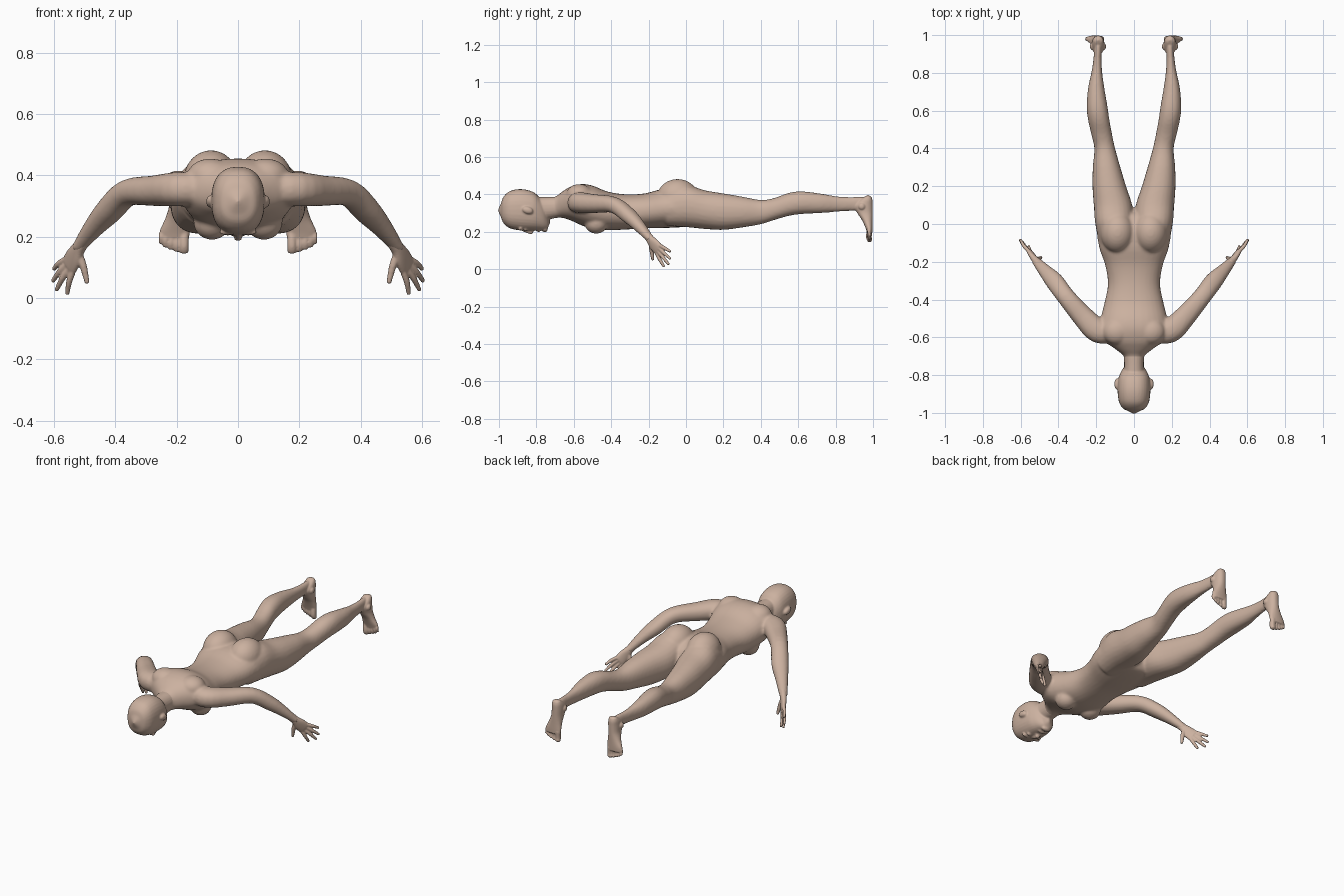
import bpy, bmesh, math
from mathutils import Vector, Matrix

old = bpy.data.objects.get("Cube")
if old:
    bpy.data.objects.remove(old, do_unlink=True)

skin = bpy.data.materials.new("skin")
skin.use_nodes = True
skin.diffuse_color = (0.60, 0.44, 0.35, 1)
skin.node_tree.nodes["Principled BSDF"].inputs["Base Color"].default_value = skin.diffuse_color


def spline(rows, steps=4):
    """Smoothly fill in rows of numbers between the given key rows."""
    out = []
    for i in range(len(rows) - 1):
        a, b, c, d = (rows[max(0, min(len(rows) - 1, i + k))] for k in (-1, 0, 1, 2))
        for s in range(steps):
            t = s / steps
            out.append([q + t / 2 * (r - p + t * (2 * p - 5 * q + 4 * r - e + t * (3 * (q - r) + e - p)))
                        for p, q, r, e in zip(a, b, c, d)])
    return out + [list(rows[-1])]


def tube(bm, rows, mirror=1, side=(1, 0, 0), axis=None, sides=24, power=2.2, tip=0.5):
    """Closed loft through rows of x, y, z, radius along side, radius across."""
    rows = spline(rows)
    centres = [Vector(r[:3]) for r in rows]
    rings = []
    tangents = []
    for i, row in enumerate(rows):
        ahead = centres[min(i + 1, len(rows) - 1)] - centres[max(i - 1, 0)]
        t = Vector(axis) if axis else ahead.normalized()
        u = Vector(side)
        u = (u - t * u.dot(t)).normalized()
        v = t.cross(u)
        tangents.append(t)
        ring = []
        for k in range(sides):
            a = math.tau * k / sides
            c, s = math.cos(a), math.sin(a)
            p = centres[i] + u * math.copysign(abs(c) ** (2 / power), c) * row[3] \
                + v * math.copysign(abs(s) ** (2 / power), s) * row[4]
            ring.append(bm.verts.new((p.x * mirror, p.y, p.z)))
        rings.append(ring)
    for one, two in zip(rings, rings[1:]):
        for k in range(sides):
            n = (k + 1) % sides
            bm.faces.new((one[k], one[n], two[n], two[k]))
    for end, sign in ((0, -1), (-1, 1)):
        p = centres[end] + tangents[end] * sign * tip * min(rows[end][3:])
        top = bm.verts.new((p.x * mirror, p.y, p.z))
        for k in range(sides):
            bm.faces.new((rings[end][k], rings[end][(k + 1) % sides], top))


def lengthwise(bm, rows, mirror=1, **options):
    """Loft along y through rows of y, top, bottom, outer x, inner x."""
    tube(bm, [((o + i) / 2, y, (t + b) / 2, (o - i) / 2, (t - b) / 2) for y, t, b, o, i in rows],
         mirror, axis=(0, 1, 0), **options)


def blob(bm, centre, size, mirror=1, tilt=0):
    x, y, z = centre
    place = Matrix.Translation((x * mirror, y, z)) @ Matrix.Rotation(tilt, 4, "X") @ Matrix.Diagonal((*size, 1))
    bmesh.ops.create_uvsphere(bm, u_segments=24, v_segments=16, radius=1, matrix=place)


def finish(name, bm, voxel, smoothing):
    """Fuse overlapping volumes into one smooth skin."""
    bmesh.ops.recalc_face_normals(bm, faces=bm.faces)
    mesh = bpy.data.meshes.new(name)
    bm.to_mesh(mesh)
    bm.free()
    mesh.materials.append(skin)
    obj = bpy.data.objects.new(name, mesh)
    bpy.context.collection.objects.link(obj)
    fuse = obj.modifiers.new("fuse", "REMESH")
    fuse.mode = "VOXEL"
    fuse.voxel_size = voxel
    fuse.use_smooth_shade = True
    soften = obj.modifiers.new("soften", "SMOOTH")
    soften.factor = 0.5
    soften.iterations = smoothing
    return obj


# Body: torso, buttocks, chest, arms and legs
body = bmesh.new()
torso = [(-.74, .385, .27, .05), (-.70, .387, .273, .054), (-.665, .412, .275, .095),
         (-.62, .44, .262, .155), (-.56, .455, .235, .185), (-.50, .447, .215, .176),
         (-.42, .415, .208, .157), (-.32, .40, .212, .138), (-.22, .405, .218, .152),
         (-.12, .43, .22, .185), (-.02, .43, .225, .195), (.04, .40, .235, .16), (.06, .37, .26, .1)]
lengthwise(body, [(y, t, b, w, -w) for y, t, b, w in torso], sides=32)
leg = [(-.1, .42, .23, .185, .01), (0, .45, .225, .205, .005), (.1, .422, .215, .213, .01),
       (.2, .405, .21, .22, .042), (.3, .388, .223, .218, .072), (.4, .37, .24, .21, .10),
       (.47, .38, .262, .225, .115), (.55, .408, .285, .243, .13), (.62, .416, .295, .25, .14),
       (.72, .404, .30, .243, .157), (.82, .388, .308, .222, .17), (.92, .385, .315, .21, .172),
       (.95, .385, .32, .208, .173)]
arm = [(.10, -.575, .355, .05, .05), (.19, -.565, .355, .065, .056), (.27, -.49, .35, .057, .05),
       (.36, -.385, .343, .048, .043), (.42, -.305, .285, .048, .04), (.47, -.25, .23, .036, .031),
       (.515, -.2, .172, .024, .021), (.522, -.192, .16, .024, .02)]
for m in (1, -1):
    lengthwise(body, leg, m)
    tube(body, arm, m, side=(.8, -.6, 0))
    blob(body, (.088, -.045, .385), (.09, .11, .097), m)
    blob(body, (.085, -.48, .245), (.06, .062, .055), m)
    blob(body, (.09, -.57, .40), (.075, .07, .055), m)
finish("body", body, 0.008, 6)

# Head: skull, neck, ears and face
head = bmesh.new()
skull = [(-.988, .355, .275, .036), (-.975, .388, .245, .06), (-.94, .418, .218, .08),
         (-.88, .428, .207, .087), (-.82, .414, .206, .083), (-.785, .385, .207, .07),
         (-.76, .35, .208, .055), (-.742, .29, .215, .036)]
lengthwise(head, [(y, t, b, w, -w) for y, t, b, w in skull], power=2.4, sides=32)
lengthwise(head, [(-.82, .385, .27, .055, -.055), (-.75, .386, .265, .052, -.052),
                  (-.69, .388, .275, .054, -.054)])
tube(head, [(0, -.875, .212, .008, .008), (0, -.84, .202, .01, .012), (0, -.822, .198, .015, .013)])
blob(head, (0, -.788, .208), (.026, .011, .009))
blob(head, (0, -.755, .212), (.028, .016, .014))
for m in (1, -1):
    blob(head, (.034, -.885, .215), (.028, .01, .01), m)
    blob(head, (.034, -.858, .212), (.016, .009, .008), m)
    blob(head, (.09, -.847, .315), (.014, .03, .019), m, tilt=-.3)
finish("head", head, 0.005, 3)

# Hands: palm, four fingers and thumb
across = Vector((.45, .35, .83))
tips = [(.557, -.117, .013), (.592, -.092, .026), (.604, -.083, .055), (.601, -.083, .094)]
for m, label in ((1, "left"), (-1, "right")):
    hand = bmesh.new()
    tube(hand, [(.505, -.21, .185, .023, .02), (.52, -.193, .162, .024, .019), (.535, -.173, .135, .033, .016),
                (.549, -.15, .108, .035, .013), (.553, -.144, .102, .03, .01)], m, side=across)
    for i, tip in enumerate(tips):
        base = Vector((.551, -.147, .105)) + across * (i - 1.5) * .017
        middle = base.lerp(Vector(tip), .5) + Vector((.003, -.003, .002))
        tube(hand, [(*base, .010, .010), (*middle, .0095, .0095), (*tip, .007, .007)], m, side=across, sides=12)
    tube(hand, [(.522, -.188, .15, .013, .013), (.505, -.185, .105, .012, .012), (.492, -.177, .05, .008, .008)],
         m, sides=12)
    finish(label + "_hand", hand, 0.004, 2)

# Feet: ankle, heel, sole and toes
sole = [(.19, .973, .388, .022, .018), (.19, .962, .37, .03, .035), (.19, .948, .34, .034, .05),
        (.192, .957, .30, .033, .041), (.198, .97, .26, .039, .028), (.206, .979, .22, .049, .019),
        (.207, .983, .195, .048, .014)]
toes = [(.176, .15, .0155), (.2, .154, .010), (.219, .161, .010), (.236, .168, .0095), (.25, .178, .009)]
for m, label in ((1, "left"), (-1, "right")):
    foot = bmesh.new()
    lengthwise(foot, [(.87, .384, .312, .214, .173), (.93, .386, .316, .21, .171), (.96, .384, .325, .208, .173)], m)
    tube(foot, sole, m, axis=(0, 0, -1))
    for x, z, r in toes:
        tube(foot, [(x, .981, .21, r, r), (x, .978, z + .02, r, r), (x, .985, z, r, r * .8)], m, sides=12)
    for x in (.16, .222):
        blob(foot, (x, .94, .335), (.012, .018, .018), m)
    finish(label + "_foot", foot, 0.004, 3)
